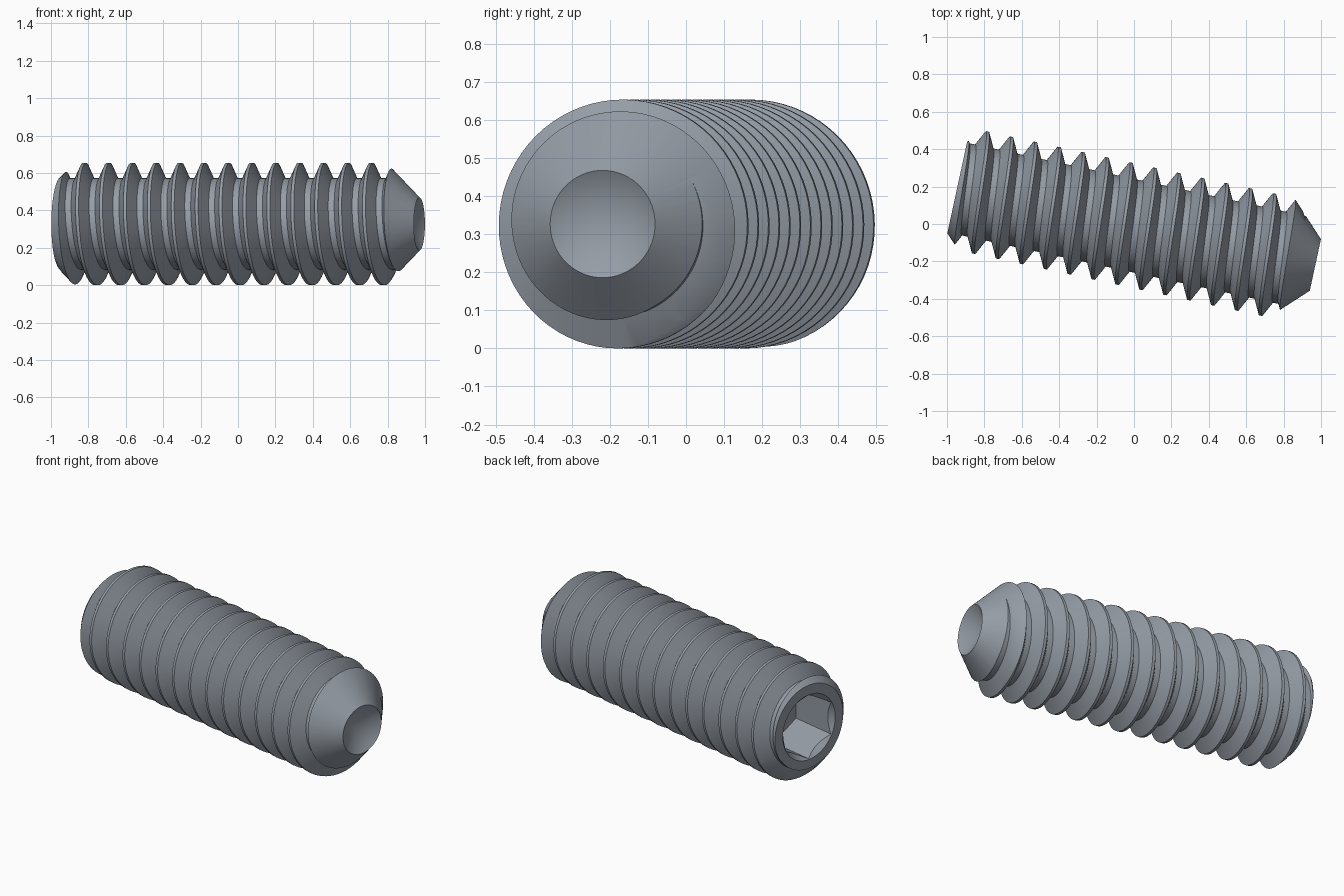
import bpy, bmesh
from math import sin, cos, pi, radians

if "Cube" in bpy.data.objects:
    bpy.data.objects.remove(bpy.data.objects["Cube"])

PITCH, MAJOR, MINOR = 0.1308, 0.327, 0.245
LEFT, RIGHT = -0.965, 0.994      # end faces along the screw axis
SEGS, TURNS = 72, 19

steel = bpy.data.materials.new("blue grey steel")
steel.use_nodes = True
colour = (0.30, 0.335, 0.38, 1)
steel.diffuse_color = colour
steel.node_tree.nodes["Principled BSDF"].inputs["Base Color"].default_value = colour


def finish(name, bm):
    bmesh.ops.recalc_face_normals(bm, faces=bm.faces)
    mesh = bpy.data.meshes.new(name)
    bm.to_mesh(mesh)
    bm.free()
    mesh.materials.append(steel)
    ob = bpy.data.objects.new(name, mesh)
    bpy.context.collection.objects.link(ob)
    return ob


def lathe(name, profile, sides=SEGS, phase=0.0):
    """Revolve (x, radius) points round x; the first and last lie on the axis."""
    bm = bmesh.new()
    rings = [[bm.verts.new((x, r * cos(phase + 2 * pi * i / sides),
                            r * sin(phase + 2 * pi * i / sides)))
              for i in range(sides)] for x, r in profile[1:-1]]
    for a, b in zip(rings, rings[1:]):
        for i in range(sides):
            j = (i + 1) % sides
            bm.faces.new((a[i], a[j], b[j], b[i]))
    for ring, (x, _) in ((rings[0], profile[0]), (rings[-1], profile[-1])):
        tip = bm.verts.new((x, 0, 0))
        for i in range(sides):
            bm.faces.new((ring[i], ring[(i + 1) % sides], tip))
    return finish(name, bm)


def threaded_rod(name):
    """Right-handed helical thread, longer than the finished screw."""
    bm = bmesh.new()
    section = [(-0.375 * PITCH, MINOR), (-PITCH / 16, MAJOR),
               (PITCH / 16, MAJOR), (0.375 * PITCH, MINOR)]
    start = -0.870 - 3 * PITCH
    last = TURNS * SEGS
    cols = []
    for j in range(last + 1):
        a = 2 * pi * j / SEGS
        x = start + PITCH * j / SEGS
        cols.append([bm.verts.new((x + dx, r * cos(a), r * sin(a))) for dx, r in section])
    for j in range(last):
        a, b = cols[j], cols[j + 1]
        for k in range(3):
            bm.faces.new((a[k], a[k + 1], b[k + 1], b[k]))
        if j + SEGS < last:       # root band to the next turn
            c, d = cols[j + SEGS], cols[j + SEGS + 1]
            bm.faces.new((a[3], c[0], d[0], b[3]))
    # Close both ends with fans to a point on the axis
    edges = [e for e in bm.edges if e.is_boundary]
    tips = [bm.verts.new((x, 0, 0)) for x in (start - PITCH, start + (TURNS + 1) * PITCH)]
    for e in edges:
        tip = tips[0] if e.verts[0].co.x < 0 else tips[1]
        bm.faces.new((e.verts[0], e.verts[1], tip))
    return finish(name, bm)


def cut(ob, tool, operation):
    mod = ob.modifiers.new(tool.name, 'BOOLEAN')
    mod.operation, mod.object, mod.solver = operation, tool, 'EXACT'
    tool.hide_render = True
    bpy.context.view_layer.objects.active = ob
    bpy.ops.object.modifier_apply(modifier=mod.name)
    bpy.data.objects.remove(tool)


screw = threaded_rod("set_screw")

# Chamfered drive end, 45 degree point and conical cup
blank = lathe("screw_blank", [(LEFT, 0), (LEFT, 0.25), (LEFT + 0.1, 0.35),
                              (RIGHT - 0.209, 0.35), (RIGHT, 0.141), (RIGHT - 0.085, 0)])
cut(screw, blank, 'INTERSECT')

# Hexagonal socket with a countersunk rim
socket = lathe("hex_socket", [(LEFT - 0.1, 0), (LEFT - 0.1, 0.189),
                              (LEFT + 0.28, 0.189), (LEFT + 0.28, 0)], 6, pi / 2)
cut(screw, socket, 'DIFFERENCE')
rim = lathe("socket_countersink", [(LEFT - 0.04, 0), (LEFT - 0.04, 0.232),
                                   (LEFT + 0.035, 0.157), (LEFT + 0.035, 0)])
cut(screw, rim, 'DIFFERENCE')

# Lay the screw down, turned slightly about z
screw.rotation_euler.z = radians(-12.2)
screw.location = (-0.002, -0.009, MAJOR)
bpy.ops.object.select_all(action='DESELECT')
screw.select_set(True)
bpy.context.view_layer.objects.active = screw
bpy.ops.object.shade_smooth_by_angle(angle=radians(35))
